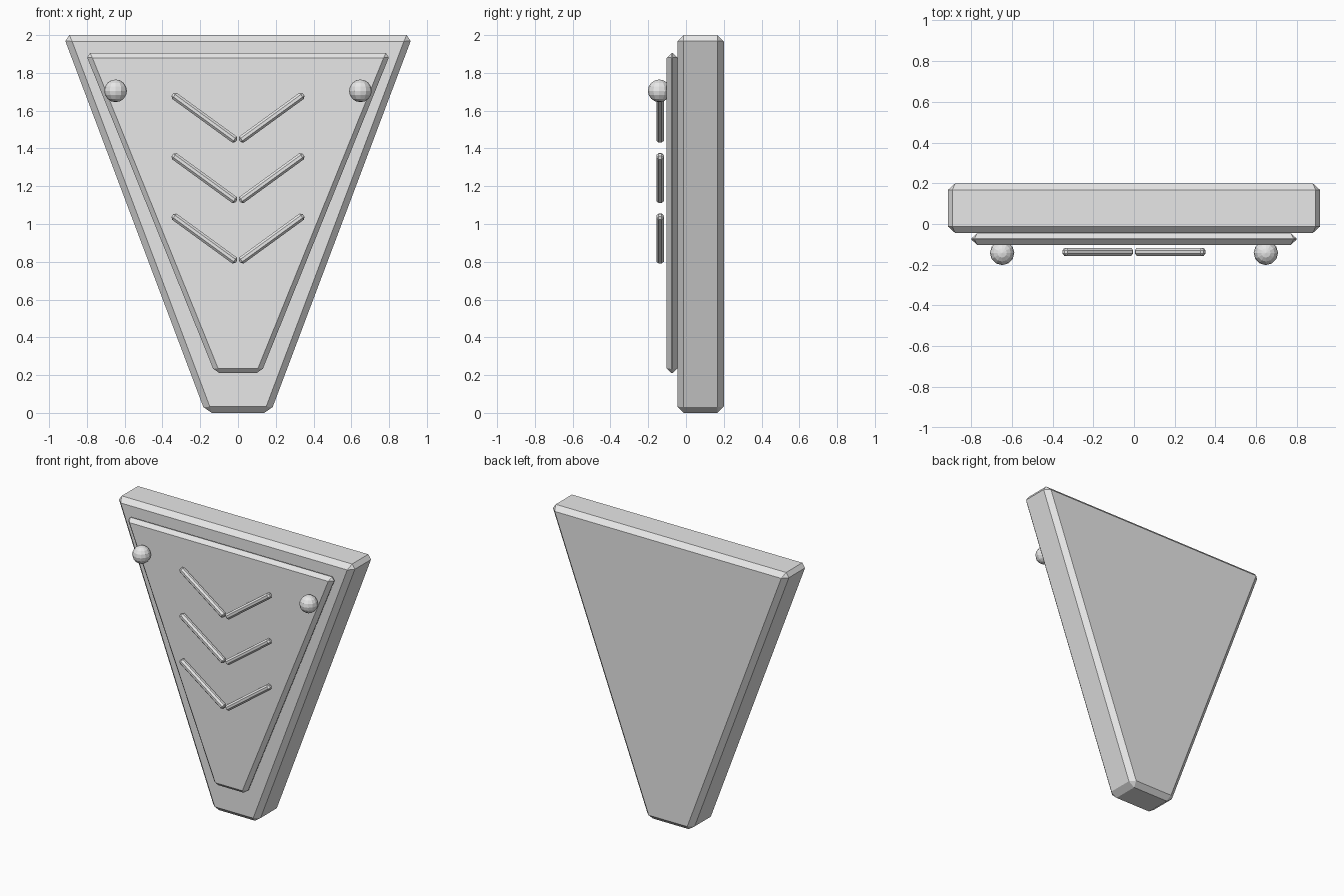
import bpy
import math

cube = bpy.data.objects.get("Cube")
if cube:
    bpy.data.objects.remove(cube, do_unlink=True)

grey = bpy.data.materials.new("plain_grey")
grey.use_nodes = True
colour = (0.8, 0.8, 0.8, 1)
grey.diffuse_color = colour
grey.node_tree.nodes["Principled BSDF"].inputs["Base Color"].default_value = colour


def chamfer(obj, width):
    mod = obj.modifiers.new("chamfer", "BEVEL")
    mod.width = width
    mod.segments = 1
    mod.limit_method = 'NONE'


def tapered_slab(name, half_top, half_bottom, z_low, z_high, y_front, y_back, bevel):
    """Upright slab with a trapezoid outline and chamfered edges."""
    outline = [(-half_bottom, z_low), (half_bottom, z_low),
               (half_top, z_high), (-half_top, z_high)]
    verts = [(x, y, z) for y in (y_front, y_back) for x, z in outline]
    sides = [(i, i + 4, (i + 1) % 4 + 4, (i + 1) % 4) for i in range(4)]
    mesh = bpy.data.meshes.new(name)
    mesh.from_pydata(verts, [], [(0, 1, 2, 3), (7, 6, 5, 4)] + sides)
    mesh.materials.append(grey)
    obj = bpy.data.objects.new(name, mesh)
    bpy.context.collection.objects.link(obj)
    chamfer(obj, bevel)
    return obj


# Main body and raised front plate
tapered_slab("body", 0.926, 0.172, 0, 2, -0.045, 0.2, 0.033)
tapered_slab("front_plate", 0.808, 0.122, 0.21, 1.905, -0.102, -0.046, 0.025)

for side, label in ((1, "left"), (-1, "right")):
    # Round studs near the upper corners
    bpy.ops.mesh.primitive_uv_sphere_add(segments=12, ring_count=8, radius=0.06,
                                         location=(side * 0.648, -0.142, 1.705))
    stud = bpy.context.object
    stud.name = label + "_stud"
    stud.data.materials.append(grey)

    # Slanted bars that meet in the middle as chevrons
    for row in range(3):
        bpy.ops.mesh.primitive_cube_add(
            size=1, location=(side * 0.178, -0.137, 1.563 - 0.32 * row),
            rotation=(0, -side * math.radians(36), 0))
        bar = bpy.context.object
        bar.name = f"{label}_chevron_bar_{row + 1}"
        for v in bar.data.vertices:
            v.co.x *= 0.418
            v.co.y *= 0.04
            v.co.z *= 0.04
        bar.data.materials.append(grey)
        chamfer(bar, 0.012)
